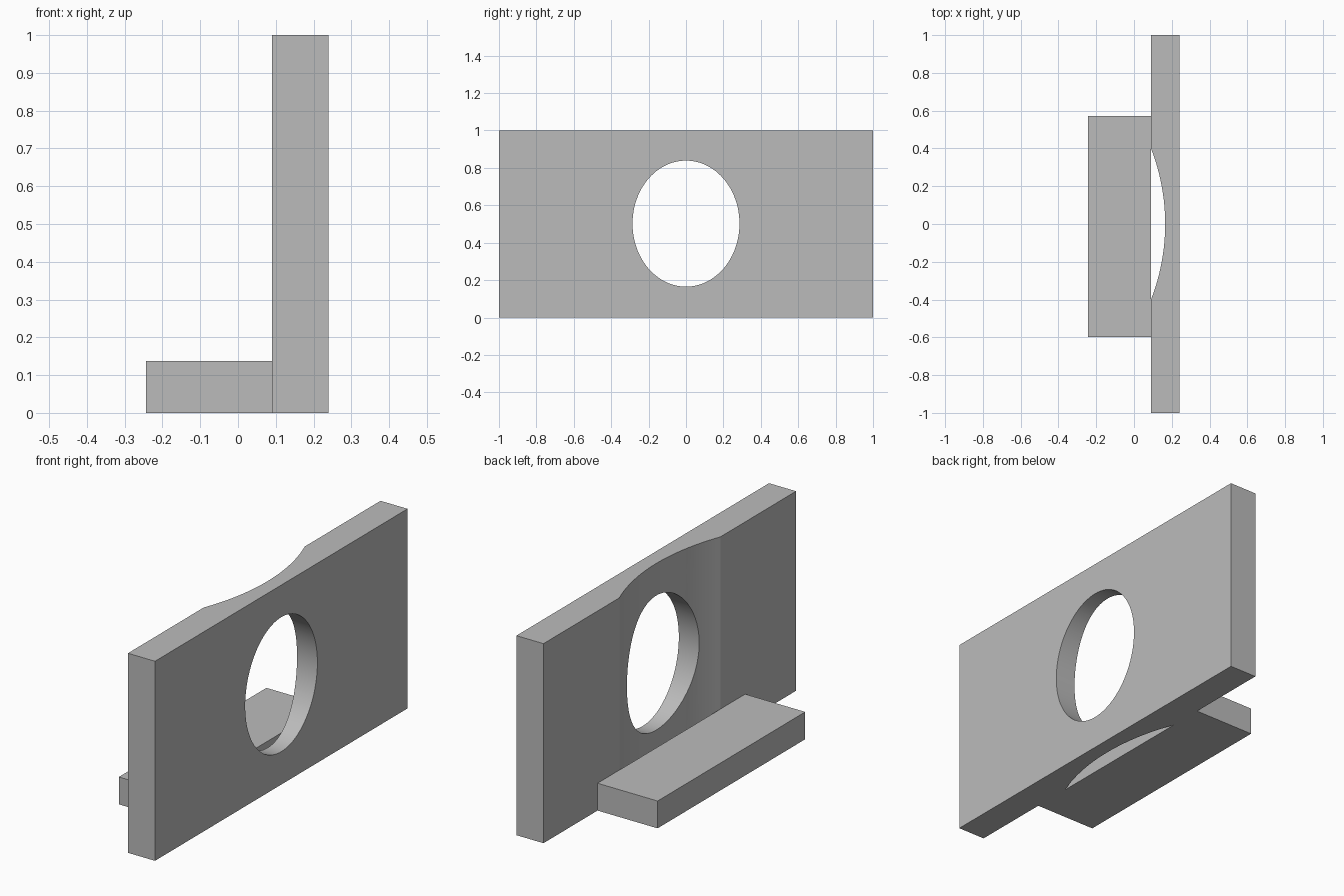
import bpy, bmesh, math

cube = bpy.data.objects.get("Cube")
if cube:
    bpy.data.objects.remove(cube, do_unlink=True)

GREY = (0.5, 0.5, 0.5, 1.0)
grey = bpy.data.materials.new("plain grey")
grey.use_nodes = True
grey.diffuse_color = GREY
grey.node_tree.nodes["Principled BSDF"].inputs["Base Color"].default_value = GREY


def extruded(name, outline, height):
    """Solid made by raising a flat xy outline from the ground."""
    bm = bmesh.new()
    face = bm.faces.new([bm.verts.new((x, y, 0)) for x, y in outline])
    raised = bmesh.ops.extrude_face_region(bm, geom=[face])["geom"]
    bmesh.ops.translate(bm, vec=(0, 0, height),
                        verts=[v for v in raised if isinstance(v, bmesh.types.BMVert)])
    bmesh.ops.recalc_face_normals(bm, faces=bm.faces)
    mesh = bpy.data.meshes.new(name)
    bm.to_mesh(mesh)
    bm.free()
    mesh.materials.append(grey)
    obj = bpy.data.objects.new(name, mesh)
    bpy.context.collection.objects.link(obj)
    return obj


def activate(obj):
    bpy.ops.object.select_all(action='DESELECT')
    obj.select_set(True)
    bpy.context.view_layer.objects.active = obj


# Upright plate with a shallow arc scooped out of its inner side
inner, outer = 0.09, 0.24
half_chord, depth, steps = 0.4, 0.075, 32
radius = (half_chord ** 2 + depth ** 2) / (2 * depth)
sweep = math.asin(half_chord / radius)
arc = []
for i in range(steps + 1):
    a = sweep * (2 * i / steps - 1)
    arc.append((inner + depth - radius * (1 - math.cos(a)), radius * math.sin(a)))
plate = extruded("upright_plate",
                 [(inner, -1)] + arc + [(inner, 1), (outer, 1), (outer, -1)], 1.0)

# Oval opening through the plate
bpy.ops.mesh.primitive_cylinder_add(vertices=96, radius=1, depth=1,
                                    location=(0.165, 0, 0.502),
                                    rotation=(0, math.pi / 2, 0))
cutter = bpy.context.object
cutter.name = "oval_cutter"
cutter.scale = (0.337, 0.286, 1)
cutter.data.materials.append(grey)
cutter.hide_render = True
cut = plate.modifiers.new("oval opening", 'BOOLEAN')
cut.operation = 'DIFFERENCE'
cut.solver = 'EXACT'
cut.object = cutter
activate(plate)
bpy.ops.object.modifier_apply(modifier=cut.name)
bpy.data.objects.remove(cutter, do_unlink=True)
activate(plate)
bpy.ops.object.shade_smooth_by_angle(angle=math.radians(12))

# Ledge along the foot of the plate
extruded("foot_ledge", [(-0.243, -0.597), (inner, -0.597),
                        (inner, 0.572), (-0.243, 0.572)], 0.137)
